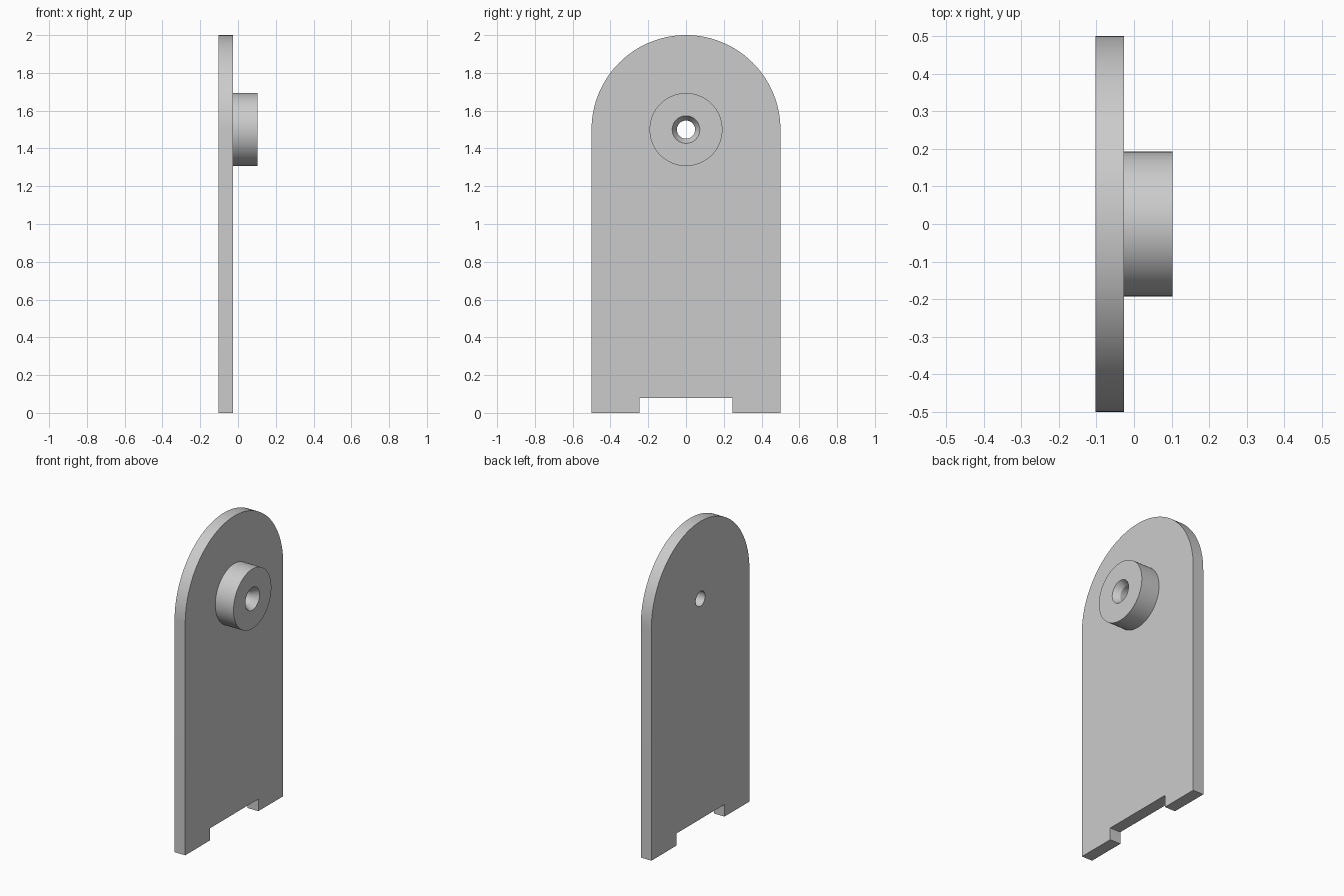
import bpy, bmesh
from math import pi, sin, cos

AXIS_Z = 1.5      # height of the bore axis
SEGS = 96
X_BACK, X_FACE, X_TIP = -0.103, -0.027, 0.103
BORE, SINK, SINK_DEPTH = 0.048, 0.073, 0.04

if "Cube" in bpy.data.objects:
    bpy.data.objects.remove(bpy.data.objects["Cube"], do_unlink=True)

grey = bpy.data.materials.new("plain grey")
grey.use_nodes = True
grey.diffuse_color = (0.6, 0.6, 0.6, 1)
grey.node_tree.nodes["Principled BSDF"].inputs["Base Color"].default_value = grey.diffuse_color


def finish(name, bm):
    bmesh.ops.recalc_face_normals(bm, faces=bm.faces)
    mesh = bpy.data.meshes.new(name)
    bm.to_mesh(mesh)
    bm.free()
    mesh.materials.append(grey)
    obj = bpy.data.objects.new(name, mesh)
    bpy.context.collection.objects.link(obj)
    return obj


def lathe(name, profile):
    """Closed ring of (x, radius) points revolved about the bore axis."""
    bm = bmesh.new()
    rings = []
    for x, r in profile:
        angles = [2 * pi * i / SEGS for i in range(SEGS)]
        rings.append([bm.verts.new((x, r * cos(a), AXIS_Z + r * sin(a))) for a in angles])
    for k, ring in enumerate(rings):
        other = rings[(k + 1) % len(rings)]
        for i in range(SEGS):
            j = (i + 1) % SEGS
            bm.faces.new((ring[i], ring[j], other[j], other[i]))
    return finish(name, bm)


def smooth(obj):
    bpy.ops.object.select_all(action="DESELECT")
    obj.select_set(True)
    bpy.context.view_layer.objects.active = obj
    bpy.ops.object.shade_smooth_by_angle(angle=pi / 6)


# Plate: round-topped outline with a notch in the foot
outline = [(0.5 * cos(pi * i / SEGS), AXIS_Z + 0.5 * sin(pi * i / SEGS)) for i in range(SEGS + 1)]
outline += [(-0.5, 0), (-0.246, 0), (-0.246, 0.078), (0.246, 0.078), (0.246, 0), (0.5, 0)]
bm = bmesh.new()
face = bm.faces.new([bm.verts.new((X_BACK, y, z)) for y, z in outline])
grown = bmesh.ops.extrude_face_region(bm, geom=[face])
moved = [v for v in grown["geom"] if isinstance(v, bmesh.types.BMVert)]
bmesh.ops.translate(bm, verts=moved, vec=(X_FACE - X_BACK, 0, 0))
plate = finish("plate", bm)

# Bore through the plate
bm = bmesh.new()
for x in (X_BACK - 0.1, X_FACE + 0.1):
    ring = [bm.verts.new((x, BORE * cos(2 * pi * i / SEGS), AXIS_Z + BORE * sin(2 * pi * i / SEGS)))
            for i in range(SEGS)]
    bm.faces.new(ring)
bmesh.ops.bridge_loops(bm, edges=bm.edges[:])
cutter = finish("bore_cutter", bm)
cutter.hide_render = True
cut = plate.modifiers.new("bore", "BOOLEAN")
cut.operation, cut.solver, cut.object = "DIFFERENCE", "EXACT", cutter
bpy.context.view_layer.objects.active = plate
bpy.ops.object.modifier_apply(modifier=cut.name)
bpy.data.objects.remove(cutter, do_unlink=True)

# Round boss with a countersunk bore
boss = lathe("boss", [(X_FACE, BORE), (X_FACE, 0.193), (X_TIP, 0.193),
                      (X_TIP, SINK), (X_TIP - SINK_DEPTH, BORE)])

smooth(plate)
smooth(boss)
